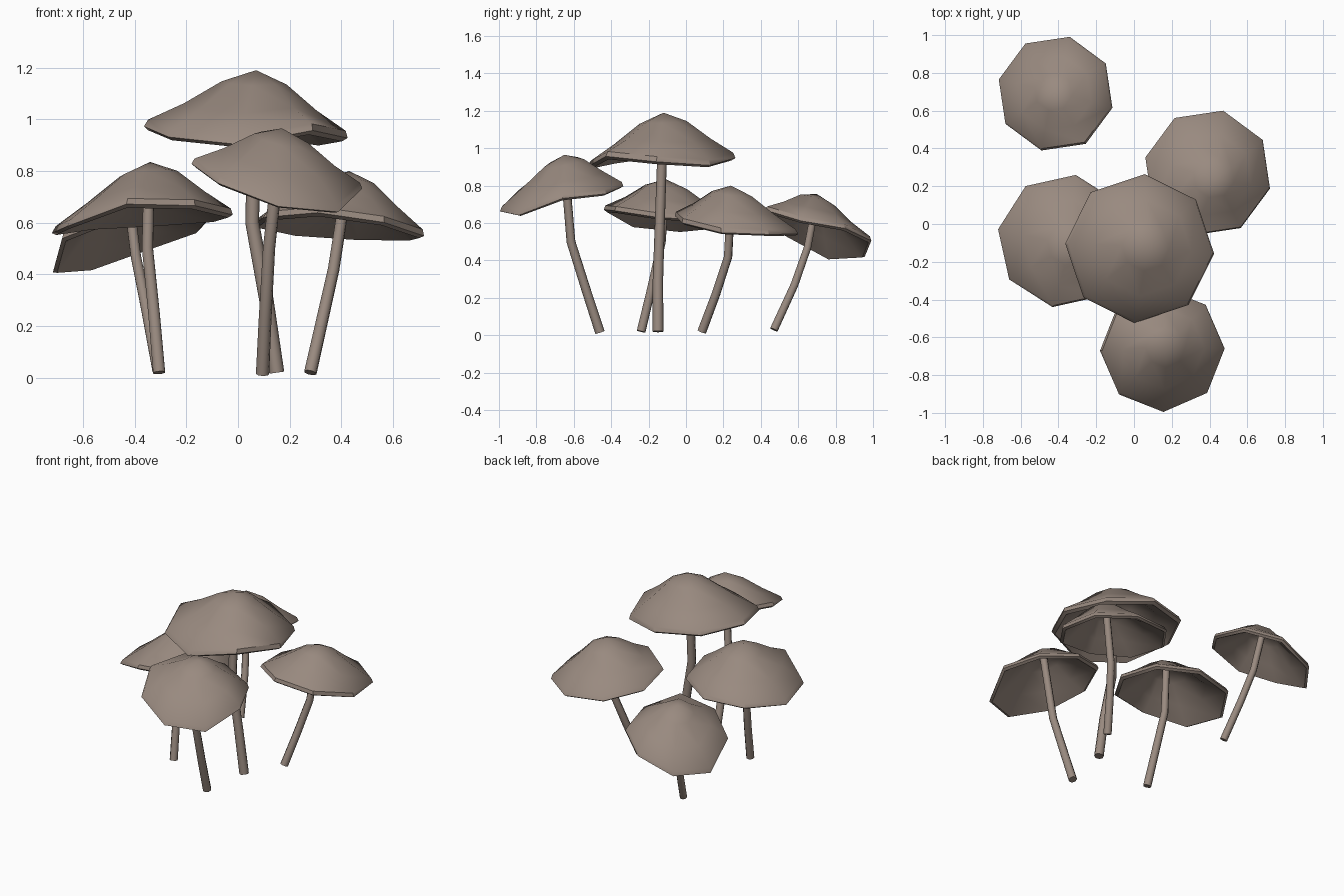
import bpy, bmesh
from math import cos, sin, radians
from mathutils import Vector

cube = bpy.data.objects.get("Cube")
if cube:
    bpy.data.objects.remove(cube, do_unlink=True)

brown = bpy.data.materials.new("mushroom brown")
brown.use_nodes = True
brown.diffuse_color = (0.32, 0.255, 0.215, 1)
brown.node_tree.nodes["Principled BSDF"].inputs["Base Color"].default_value = brown.diffuse_color

SIDES = 8
# Cap shell: fraction of radius, fraction of height, from outer peak to rim to inner peak
PROFILE = [(0, 1), (0.32, 0.8), (0.65, 0.42), (0.97, 0.11), (1, 0),
           (0.95, -0.05), (0.63, 0.27), (0.32, 0.65), (0, 0.82)]


def finish(obj, angle):
    bpy.ops.object.select_all(action='DESELECT')
    obj.select_set(True)
    bpy.context.view_layer.objects.active = obj
    if obj.type == 'CURVE':
        bpy.ops.object.convert(target='MESH')
        obj = bpy.context.view_layer.objects.active
    bpy.ops.object.shade_smooth_by_angle(angle=radians(angle))


def make_cap(name, center, radius, apex, tilt, phase, warp):
    """Eight-sided hollow cap with a slanted, wavy rim and an off-centre peak."""
    c, a = Vector(center), Vector(apex)
    bm = bmesh.new()
    rings = []
    for f, h in PROFILE:
        ring = []
        for i in range(SIDES if f else 1):
            t = radians(phase + 360 * i / SIDES)
            dx, dy = f * radius * cos(t), f * radius * sin(t)
            wave = warp[i] / 100 * f ** 2
            slant = Vector((dx, dy, tilt[0] * dx + tilt[1] * dy + wave))
            ring.append(bm.verts.new(c + slant + (a - c) * h))
        rings.append(ring)
    for up, low in zip(rings, rings[1:]):
        for i in range(SIDES):
            j = (i + 1) % SIDES
            corners = [up[i % len(up)], low[i % len(low)],
                       low[j % len(low)], up[j % len(up)]]
            bm.faces.new(list(dict.fromkeys(corners)))
    bmesh.ops.recalc_face_normals(bm, faces=bm.faces)
    mesh = bpy.data.meshes.new(name)
    bm.to_mesh(mesh)
    bm.free()
    mesh.materials.append(brown)
    obj = bpy.data.objects.new(name, mesh)
    bpy.context.collection.objects.link(obj)
    finish(obj, 40)


def make_stem(name, points, radius):
    """Bent eight-sided stem, slightly thinner at the top."""
    curve = bpy.data.curves.new(name, 'CURVE')
    curve.dimensions = '3D'
    curve.bevel_depth = radius
    curve.bevel_resolution = 2
    curve.use_fill_caps = True
    spline = curve.splines.new('POLY')
    spline.points.add(len(points) - 1)
    for i, (p, co) in enumerate(zip(spline.points, points)):
        p.co = (*co, 1)
        p.radius = 1 - 0.04 * i
    curve.materials.append(brown)
    obj = bpy.data.objects.new(name, curve)
    bpy.context.collection.objects.link(obj)
    finish(obj, 50)


# name, rim centre, radius, peak, rim slope (x, y), turn, rim waves, stem radius, stem path
MUSHROOMS = [
    ("tall", (0.03, -0.13, 0.935), 0.395, (0.07, -0.12, 1.19), (-0.04, 0.06), -4,
     (1, -3, -1, 0, 2, 0, -1, 5), 0.029,
     [(0.15, -0.15, 0.02), (0.11, -0.15, 0.3), (0.055, -0.14, 0.6)]),
    ("front", (0.15, -0.665, 0.76), 0.33, (0.17, -0.65, 0.965), (-0.18, 0.2), 1,
     (3, -1, -3, 0, 1, 0, -3, -3), 0.026,
     [(0.095, -0.46, 0.015), (0.105, -0.53, 0.23), (0.12, -0.615, 0.5)]),
    ("right", (-0.37, -0.09, 0.615), 0.355, (-0.34, -0.11, 0.835), (0.08, -0.12), -10,
     (-2, 0, 2, 2, -2, -3, 2, 0), 0.025,
     [(-0.305, -0.24, 0.02), (-0.325, -0.185, 0.25), (-0.35, -0.13, 0.5)]),
    ("back", (-0.415, 0.69, 0.545), 0.31, (-0.43, 0.70, 0.755), (0.28, -0.3), -14,
     (-4, 0, 3, 0, -3, 2, 0, 0), 0.023,
     [(-0.31, 0.47, 0.03), (-0.355, 0.58, 0.27), (-0.395, 0.65, 0.47)]),
    ("left", (0.39, 0.27, 0.585), 0.34, (0.43, 0.24, 0.80), (-0.05, -0.12), -14,
     (-3, -1, 0, 0, 0, 0, 1, -1), 0.025,
     [(0.28, 0.085, 0.02), (0.325, 0.16, 0.22), (0.37, 0.225, 0.42)]),
]

for name, center, radius, apex, tilt, phase, warp, thick, path in MUSHROOMS:
    make_cap(name + "_cap", center, radius, apex, tilt, phase, warp)
    top = Vector(center).lerp(Vector(apex), 0.87)
    make_stem(name + "_stem", path + [tuple(top)], thick)
